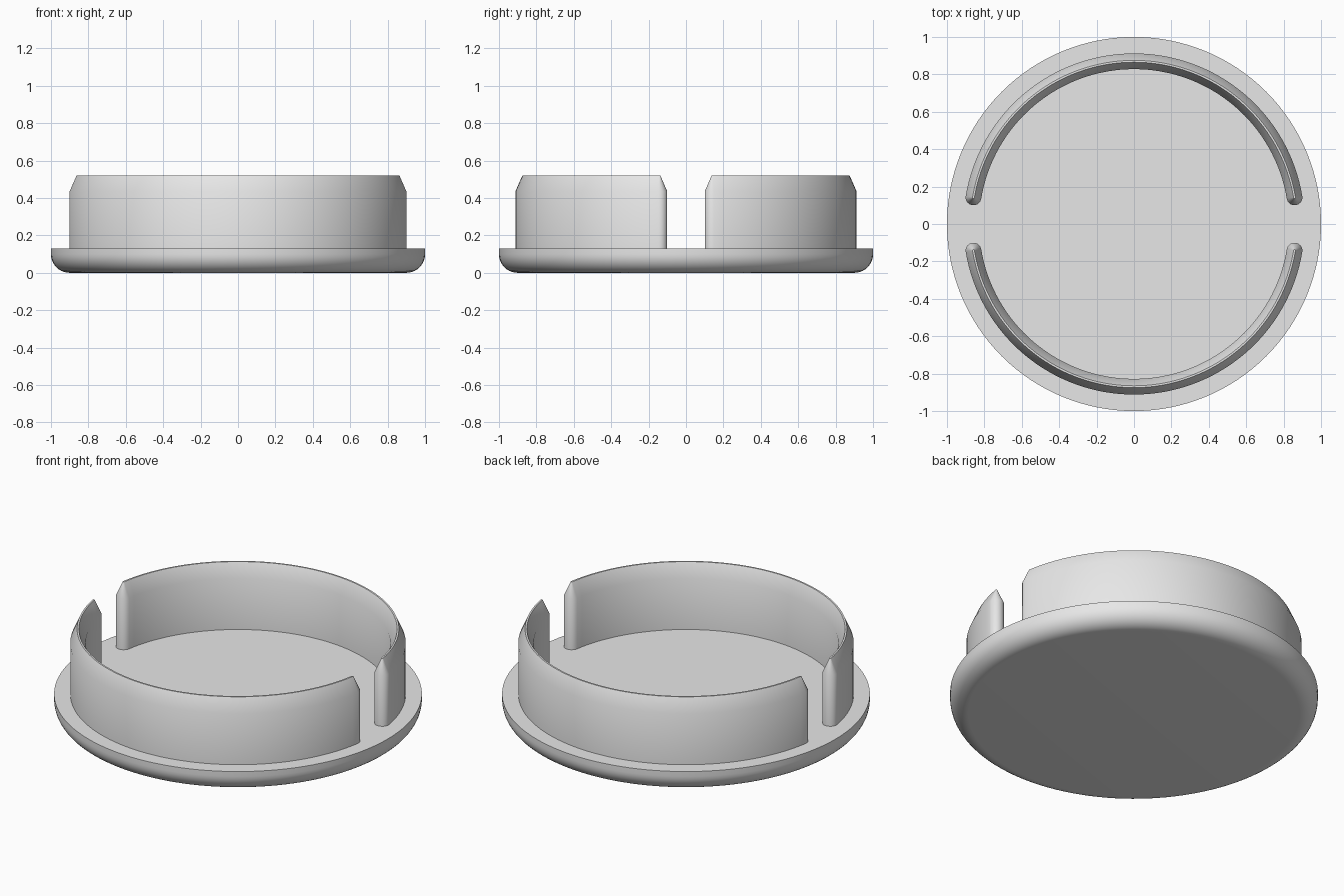
import bpy, bmesh
from math import sin, cos, pi, asin

cube = bpy.data.objects.get("Cube")
if cube:
    bpy.data.objects.remove(cube, do_unlink=True)

grey = bpy.data.materials.new("plain grey")
grey.use_nodes = True
COLOUR = (0.8, 0.8, 0.8, 1)
grey.diffuse_color = COLOUR
grey.node_tree.nodes["Principled BSDF"].inputs["Base Color"].default_value = COLOUR


def stack_rings(name, rings):
    """Skin a stack of matching closed outlines and cap both ends."""
    bm = bmesh.new()
    loops = [[bm.verts.new(p) for p in ring] for ring in rings]
    n = len(loops[0])
    for low, high in zip(loops, loops[1:]):
        for i in range(n):
            j = (i + 1) % n
            bm.faces.new((low[i], low[j], high[j], high[i]))
    bm.faces.new(loops[0][::-1])
    bm.faces.new(loops[-1])
    bmesh.ops.recalc_face_normals(bm, faces=bm.faces)
    mesh = bpy.data.meshes.new(name)
    bm.to_mesh(mesh)
    bm.free()
    mesh.materials.append(grey)
    obj = bpy.data.objects.new(name, mesh)
    bpy.context.collection.objects.link(obj)
    bpy.ops.object.select_all(action='DESELECT')
    obj.select_set(True)
    bpy.context.view_layer.objects.active = obj
    bpy.ops.object.shade_smooth_by_angle(angle=pi / 6)
    return obj


def circle(radius, z, n=128):
    return [(radius * cos(2 * pi * i / n), radius * sin(2 * pi * i / n), z) for i in range(n)]


# Round base plate with a rounded lower edge
PLATE_TOP, FILLET = 0.13, 0.1
profile = [(1 - FILLET + FILLET * sin(a), FILLET - FILLET * cos(a))
           for a in (pi / 2 * i / 10 for i in range(11))]
profile.append((1, PLATE_TOP))
stack_rings("base_plate", [circle(r, z) for r, z in profile])

# Two upright curved walls with round ends and a bevelled top ridge
RADIUS, HALF, RIDGE = 0.87, 0.042, 0.005
START = asin(0.142 / RADIUS)


def arc_outline(half, z, side, steps=64, cap=10):
    sweep = [START + (pi - 2 * START) * i / steps for i in range(steps + 1)]
    pts = [((RADIUS + half) * cos(a), (RADIUS + half) * sin(a)) for a in sweep]

    def round_end(angle, first):
        cx, cy = RADIUS * cos(angle), RADIUS * sin(angle)
        return [(cx + half * cos(first + pi * i / cap), cy + half * sin(first + pi * i / cap))
                for i in range(1, cap)]

    pts += round_end(pi - START, pi - START)
    pts += [((RADIUS - half) * cos(a), (RADIUS - half) * sin(a)) for a in reversed(sweep)]
    pts += round_end(START, START + pi)
    return [(side * x, side * y, z) for x, y in pts]


for name, side in (("back_wall", 1), ("front_wall", -1)):
    stack_rings(name, [arc_outline(HALF, PLATE_TOP - 0.02, side),
                       arc_outline(HALF, 0.436, side),
                       arc_outline(RIDGE, 0.52, side)])
